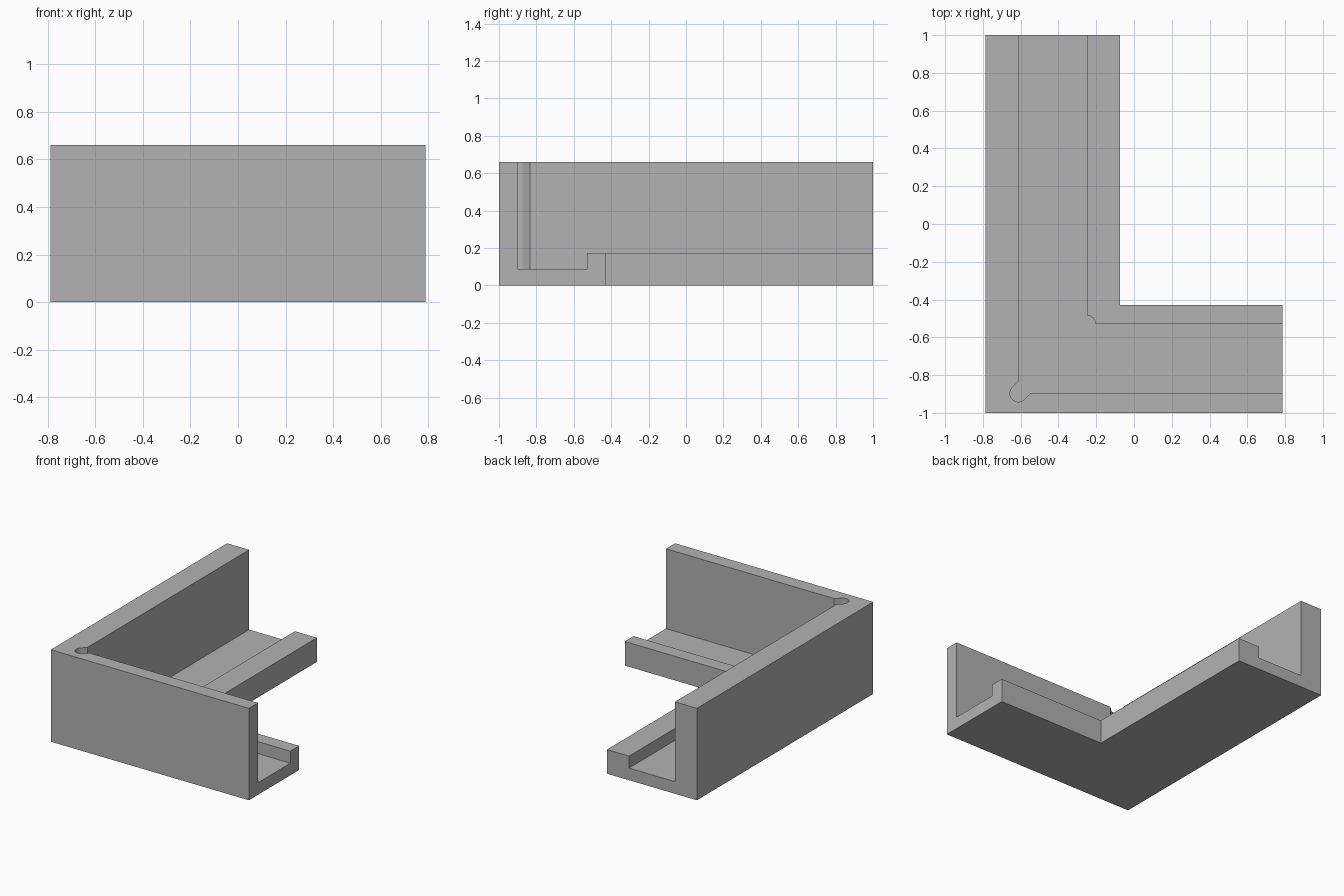
import bpy, bmesh, math

cube = bpy.data.objects.get("Cube")
if cube:
    bpy.data.objects.remove(cube, do_unlink=True)

# Outer plan and heights
X0, X1, Y0, Y1 = -0.787, 0.787, -1.0, 1.0
LIP_X, LIP_Y = -0.073, -0.43          # outer edge of the low lip
WALL_IN_X, WALL_IN_Y = -0.612, -0.897  # inner edge of the tall wall
CH_X, CH_Y = -0.248, -0.53           # inner edge of the low lip
HEIGHT, LIP_H, FLOOR_H = 0.66, 0.173, 0.087
RELIEF_R = 0.0445
FAR = 2.0


def arc(cx, cy, r, start, end, steps):
    angles = [math.radians(start + (end - start) * i / steps) for i in range(steps + 1)]
    return [(cx + r * math.cos(a), cy + r * math.sin(a)) for a in angles]


def prism(name, outline, z0, z1):
    """Extrude a flat outline between two heights."""
    bm = bmesh.new()
    face = bm.faces.new([bm.verts.new((x, y, z0)) for x, y in outline])
    ext = bmesh.ops.extrude_face_region(bm, geom=[face])
    for v in ext["geom"]:
        if isinstance(v, bmesh.types.BMVert):
            v.co.z = z1
    bmesh.ops.recalc_face_normals(bm, faces=bm.faces[:])
    mesh = bpy.data.meshes.new(name)
    bm.to_mesh(mesh)
    bm.free()
    obj = bpy.data.objects.new(name, mesh)
    bpy.context.collection.objects.link(obj)
    return obj


grey = bpy.data.materials.new("plain_grey")
grey.use_nodes = True
colour = (0.448, 0.448, 0.448, 1.0)
grey.diffuse_color = colour
grey.node_tree.nodes["Principled BSDF"].inputs["Base Color"].default_value = colour

# Solid L-shaped block
bracket = prism("corner_bracket", [
    (X0, Y0), (X1, Y0), (X1, LIP_Y), (LIP_X, LIP_Y), (LIP_X, Y1), (X0, Y1)], 0, HEIGHT)
bracket.data.materials.append(grey)

# Channel with a round corner relief and a rounded notch in the lip corner
neck = RELIEF_R * math.sqrt(2)
channel = [(WALL_IN_X, FAR), (WALL_IN_X, WALL_IN_Y + neck)]
channel += arc(WALL_IN_X, WALL_IN_Y, RELIEF_R, 135, 315, 24)
channel += [(WALL_IN_X + neck, WALL_IN_Y), (FAR, WALL_IN_Y), (FAR, CH_Y)]
channel += arc(CH_X, CH_Y, 0.045, 0, 90, 12)
channel += [(CH_X, FAR)]

# Space above the low lip
mid_x, mid_y = (WALL_IN_X + CH_X) / 2, (WALL_IN_Y + CH_Y) / 2
above_lip = [(mid_x, FAR), (mid_x, mid_y), (FAR, mid_y), (FAR, FAR)]

cutters = [prism("channel_cutter", channel, FLOOR_H, FAR),
           prism("lip_cutter", above_lip, LIP_H, FAR)]
for cutter in cutters:
    cutter.hide_render = True
    cutter.data.materials.append(grey)
    mod = bracket.modifiers.new(cutter.name, "BOOLEAN")
    mod.operation = "DIFFERENCE"
    mod.solver = "EXACT"
    mod.object = cutter

# Bake the cuts and drop the cutters
bpy.context.view_layer.update()
depsgraph = bpy.context.evaluated_depsgraph_get()
result = bpy.data.meshes.new_from_object(bracket.evaluated_get(depsgraph))
bracket.modifiers.clear()
bracket.data = result
for cutter in cutters:
    bpy.data.objects.remove(cutter, do_unlink=True)

# Smooth the round corners, keep every edge sharp
bpy.ops.object.select_all(action="DESELECT")
bracket.select_set(True)
bpy.context.view_layer.objects.active = bracket
bpy.ops.object.shade_smooth_by_angle(angle=math.radians(30))
